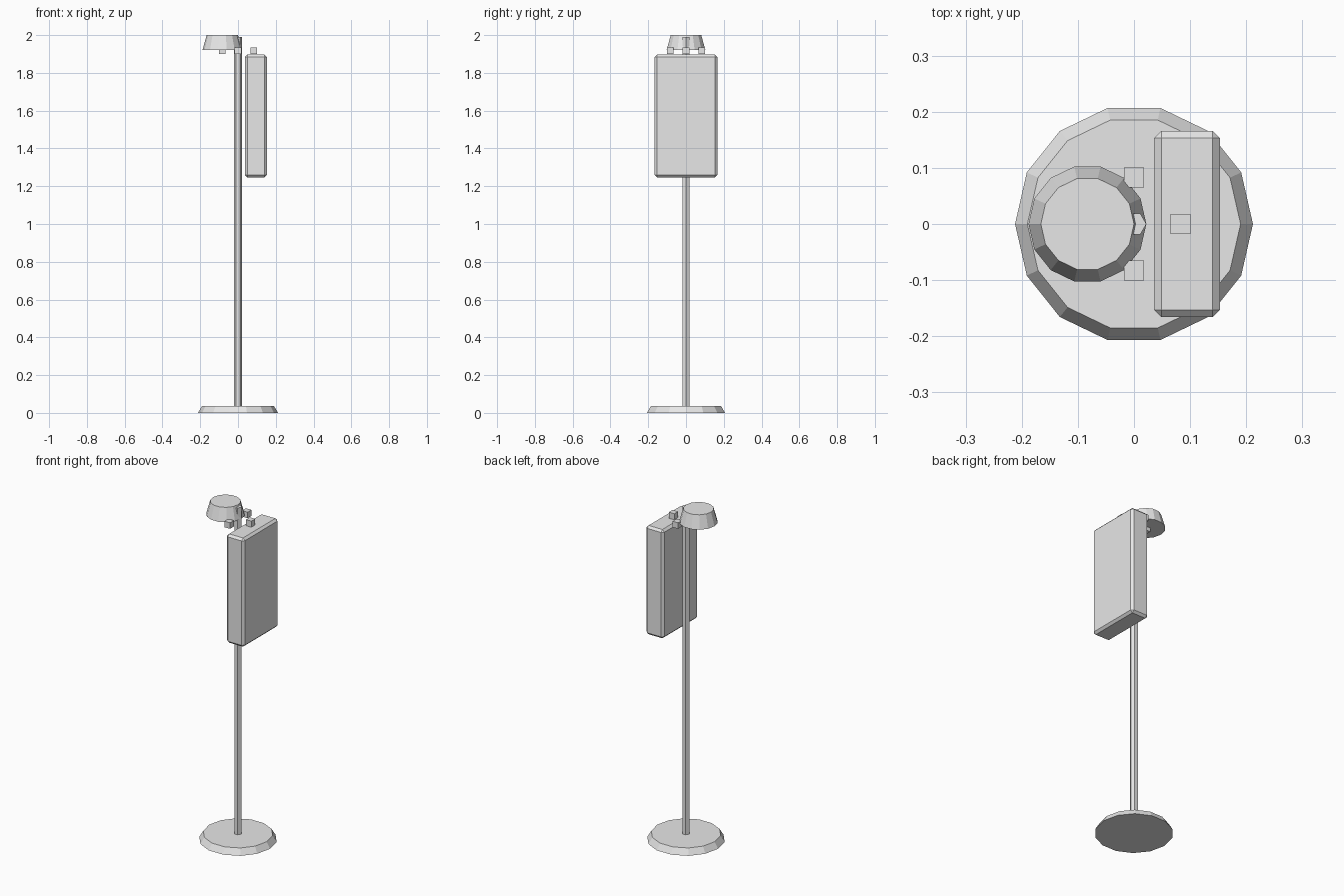
import bpy, bmesh
from mathutils import Matrix

if "Cube" in bpy.data.objects:
    bpy.data.objects.remove(bpy.data.objects["Cube"])

grey = bpy.data.materials.new("plain_grey")
grey.diffuse_color = (0.8, 0.8, 0.8, 1)
grey.use_nodes = True
grey.node_tree.nodes["Principled BSDF"].inputs["Base Color"].default_value = grey.diffuse_color


def finish(name, bm):
    bmesh.ops.recalc_face_normals(bm, faces=bm.faces)
    mesh = bpy.data.meshes.new(name)
    bm.to_mesh(mesh)
    bm.free()
    mesh.materials.append(grey)
    obj = bpy.data.objects.new(name, mesh)
    bpy.context.collection.objects.link(obj)
    return obj


def frustum(name, sides, r_low, r_high, z_low, z_high, x=0.0):
    """Capped cone section with a corner on the +x axis."""
    bm = bmesh.new()
    bmesh.ops.create_cone(bm, cap_ends=True, segments=sides, radius1=r_low,
                          radius2=r_high, depth=z_high - z_low)
    # primitive starts at +y, so turn a corner onto +x
    bmesh.ops.rotate(bm, verts=bm.verts, matrix=Matrix.Rotation(-1.5707963, 3, 'Z'))
    bmesh.ops.translate(bm, verts=bm.verts, vec=(x, 0, (z_low + z_high) / 2))
    return finish(name, bm)


def box(name, low, high, chamfer=0.0):
    bm = bmesh.new()
    bmesh.ops.create_cube(bm, size=1)
    for v in bm.verts:
        v.co = [(a + b) / 2 + c * (b - a) for a, b, c in zip(low, high, v.co)]
    if chamfer:
        bmesh.ops.bevel(bm, geom=bm.edges[:], offset=chamfer, segments=1,
                        profile=0.5, affect='EDGES')
    return finish(name, bm)


# Weighted foot, hexagonal pole and lamp shade
frustum("base", 14, 0.212, 0.19, 0, 0.037)
frustum("pole", 6, 0.022, 0.022, 0.03, 1.99)
frustum("lamp_shade", 14, 0.105, 0.083, 1.921, 2.0, x=-0.083)

# Hanging sign panel
box("sign_panel", (0.036, -0.166, 1.247), (0.153, 0.166, 1.897), 0.013)

# Four small mounting blocks around the pole
R, H = 0.083, 0.018
for name, x, y in (("block_right", R, 0), ("block_left", -R, 0),
                   ("block_back", 0, R), ("block_front", 0, -R)):
    box(name, (x - H, y - H, 1.899), (x + H, y + H, 1.935))
